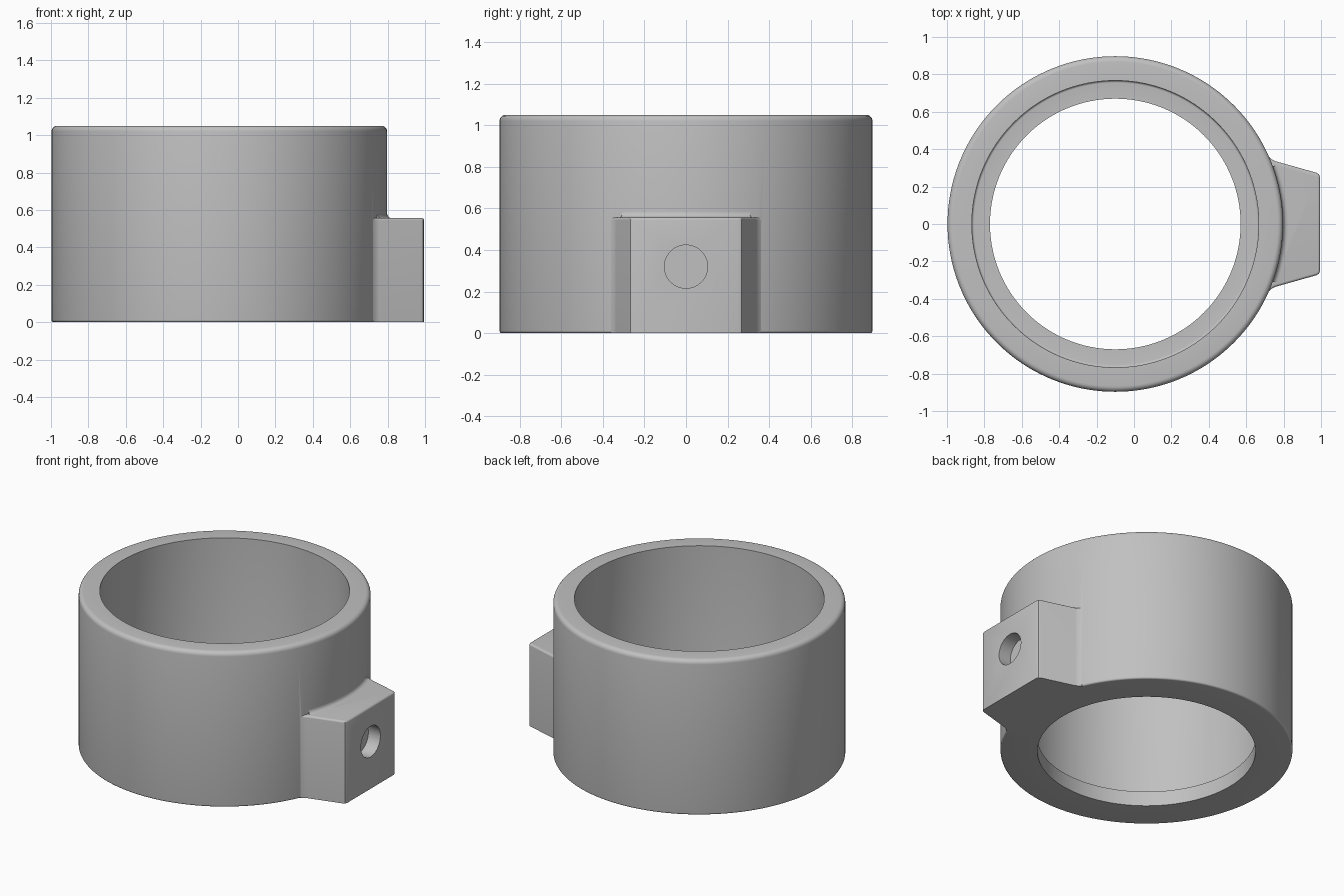
import bpy, bmesh
from math import pi, sin, cos, radians
from mathutils import Matrix, Vector

old = bpy.data.objects.get("Cube")
if old:
    bpy.data.objects.remove(old, do_unlink=True)

CX = -0.10           # ring axis
R_OUT, R_IN, R_LIP = 0.897, 0.767, 0.67
HEIGHT, LEDGE = 1.05, 0.10
LUG_TOP = 0.557

grey = bpy.data.materials.new("plain grey")
grey.use_nodes = True
grey.diffuse_color = (0.53, 0.53, 0.53, 1)
grey.node_tree.nodes["Principled BSDF"].inputs["Base Color"].default_value = grey.diffuse_color


def add_object(name, bm):
    bmesh.ops.recalc_face_normals(bm, faces=bm.faces)
    mesh = bpy.data.meshes.new(name)
    bm.to_mesh(mesh)
    bm.free()
    mesh.materials.append(grey)
    obj = bpy.data.objects.new(name, mesh)
    bpy.context.collection.objects.link(obj)
    return obj


def arc(r, z, radius, start, end, steps=5):
    """Fillet points around a centre in the (radius, height) plane."""
    angles = [radians(start + (end - start) * i / steps) for i in range(steps + 1)]
    return [(r + radius * cos(a), z + radius * sin(a)) for a in angles]


def lathe(name, profile, start=0, sweep=360, steps=160):
    """Spin a closed profile about the ring axis."""
    bm = bmesh.new()
    turn = Matrix.Rotation(radians(start), 3, 'Z')
    axis = Vector((CX, 0, 0))
    verts = [bm.verts.new(axis + turn @ Vector((r, 0, z))) for r, z in profile]
    full = sweep == 360
    if full:
        geom = verts + [bm.edges.new((verts[i - 1], verts[i])) for i in range(len(verts))]
    else:
        first = bm.faces.new(verts)
        geom = verts + list(first.edges)
    out = bmesh.ops.spin(bm, geom=geom, cent=axis, axis=(0, 0, 1),
                         angle=radians(sweep), steps=steps, use_merge=full)
    if not full:
        end = [e for e in out["geom_last"] if isinstance(e, bmesh.types.BMEdge)]
        bmesh.ops.holes_fill(bm, edges=end, sides=0)
    bmesh.ops.remove_doubles(bm, verts=bm.verts, dist=1e-5)
    return add_object(name, bm)


def boolean(obj, other, operation):
    mod = obj.modifiers.new(operation.lower(), 'BOOLEAN')
    mod.operation, mod.object, mod.solver = operation, other, 'EXACT'
    bpy.context.view_layer.objects.active = obj
    bpy.ops.object.modifier_apply(modifier=mod.name)
    bpy.data.objects.remove(other, do_unlink=True)


# Ring: rounded outer rims, straight bore, inner ledge at the bottom
top_r, low_r, ledge_r = 0.03, 0.012, 0.012
profile = [(R_LIP, 0)]
profile += arc(R_OUT - low_r, low_r, low_r, -90, 0)
profile += arc(R_OUT - top_r, HEIGHT - top_r, top_r, 0, 90)
profile += [(R_IN, HEIGHT)]
profile += arc(R_IN - ledge_r, LEDGE + ledge_r, ledge_r, 0, -90)
profile += [(R_LIP, LEDGE)]
ring = lathe("ring_body", profile)

# Side lug: tapered plan, flared where it meets the ring, softened edges
half = [(0.68, 0.36), (0.722, 0.36), (0.735, 0.347), (0.755, 0.336),
        (0.975, 0.274), (0.989, 0.266), (0.995, 0.25)]
plan = half + [(x, -y) for x, y in reversed(half)]
bm = bmesh.new()
base = bm.faces.new([bm.verts.new((x, y, 0)) for x, y in plan])
ext = bmesh.ops.extrude_face_region(bm, geom=[base])
bmesh.ops.translate(bm, vec=(0, 0, LUG_TOP),
                    verts=[v for v in ext["geom"] if isinstance(v, bmesh.types.BMVert)])
rim = [e for e in bm.edges if all(v.co.z > 0.1 and v.co.x > 0.7 for v in e.verts)]
bmesh.ops.bevel(bm, geom=rim, offset=0.013, segments=4, profile=0.5, affect='EDGES')
lug = add_object("side_lug", bm)

# Blind round hole in the lug's outer face
bm = bmesh.new()
bmesh.ops.create_cone(bm, cap_ends=True, segments=64, radius1=0.104, radius2=0.104, depth=0.2,
                      matrix=Matrix.Translation((1.005, 0, 0.32)) @ Matrix.Rotation(pi / 2, 4, 'Y'))
cutter = add_object("hole_cutter", bm)
cutter.hide_render = True
boolean(lug, cutter, 'DIFFERENCE')
boolean(ring, lug, 'UNION')

# Concave blend between the lug top and the ring wall
f = 0.025
blend = [(R_OUT - 0.01, LUG_TOP - 0.01), (R_OUT + f, LUG_TOP - 0.01)]
blend += arc(R_OUT + f, LUG_TOP + f, f, 270, 180)
blend += [(R_OUT - 0.01, LUG_TOP + f)]
fillet = lathe("lug_top_fillet", blend, start=-20, sweep=40, steps=20)

bpy.ops.object.select_all(action='DESELECT')
for obj in (ring, fillet):
    obj.select_set(True)
bpy.context.view_layer.objects.active = ring
bpy.ops.object.shade_smooth_by_angle(angle=radians(30))
